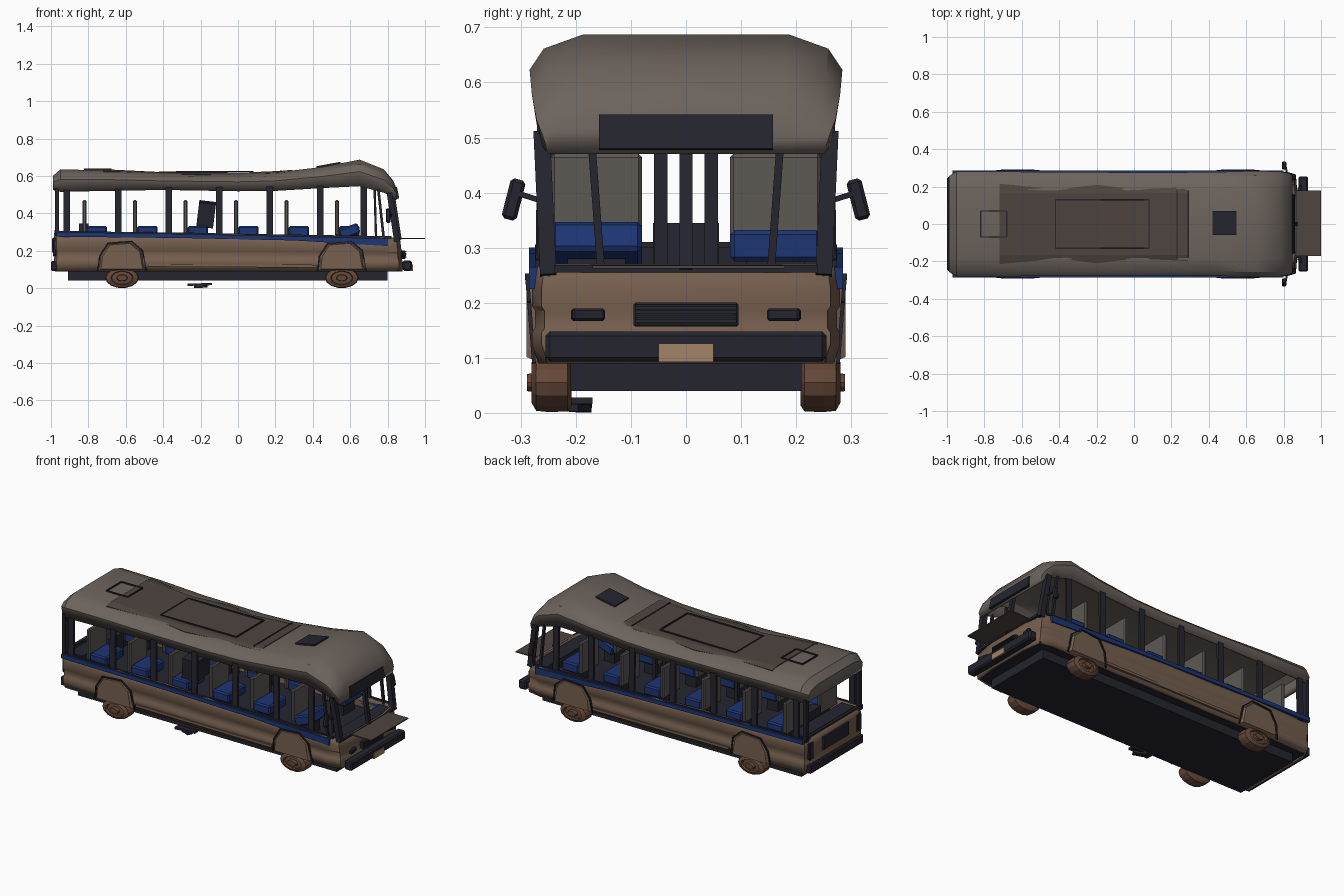
import bpy, bmesh, math
from mathutils import Vector, Matrix


def mat(name, c):
    m = bpy.data.materials.new(name)
    m.diffuse_color = (*c, 1)
    return m


RUST = mat("rusty paint", (0.18, 0.115, 0.078))
ROOF = mat("faded roof", (0.15, 0.125, 0.11))
PANEL = mat("roof panel", (0.075, 0.058, 0.05))
DARK = mat("dark trim", (0.018, 0.018, 0.028))
BLUE = mat("blue", (0.012, 0.035, 0.17))
GREY = mat("seat shell", (0.11, 0.1, 0.09))
TYRE = mat("rusty wheel", (0.13, 0.065, 0.04))
PLATE = mat("plate", (0.36, 0.23, 0.14))


def make(name, bm, m, smooth=False):
    bmesh.ops.recalc_face_normals(bm, faces=bm.faces)
    me = bpy.data.meshes.new(name)
    bm.to_mesh(me)
    bm.free()
    ob = bpy.data.objects.new(name, me)
    bpy.context.collection.objects.link(ob)
    me.materials.append(m)
    if smooth:
        bpy.ops.object.select_all(action='DESELECT')
        ob.select_set(True)
        bpy.context.view_layer.objects.active = ob
        bpy.ops.object.shade_smooth_by_angle(angle=math.radians(35))
    return ob


def box(name, lo, hi, m, rot=(0, 0, 0), bevel=0):
    lo, hi = Vector(lo), Vector(hi)
    bm = bmesh.new()
    bmesh.ops.create_cube(bm, size=1)
    bmesh.ops.scale(bm, vec=hi - lo, verts=bm.verts)
    if bevel:
        bmesh.ops.bevel(bm, geom=bm.edges[:], offset=bevel, segments=1, affect='EDGES')
    ob = make(name, bm, m)
    ob.location = (lo + hi) / 2
    ob.rotation_euler = rot
    return ob


def bar(name, a, b, w, d, m=DARK):
    # rectangular bar between two points; w runs along x for upright bars
    a, b = Vector(a), Vector(b)
    z = (b - a).normalized()
    ref = Vector((1, 0, 0)) if abs(z.x) < 0.8 else Vector((0, 0, 1))
    y = z.cross(ref).normalized()
    rot = Matrix((y.cross(z), y, z)).transposed()
    ob = box(name, (-w / 2, -d / 2, 0), (w / 2, d / 2, (b - a).length), m)
    ob.matrix_world = Matrix.Translation((a + b) / 2) @ rot.to_4x4()
    return ob


def prism(name, pts, y0, y1, m, inset=1.0):
    # x/z outline extruded along y; inset shrinks the outer side
    cx = sum(p[0] for p in pts) / len(pts)
    cz = sum(p[1] for p in pts) / len(pts)
    return loft(name, [[(x, y0, z) for x, z in pts],
                       [(cx + (x - cx) * inset, y1, cz + (z - cz) * inset) for x, z in pts]], m, True)


def loft(name, rings, m, closed, caps=(True, True), smooth=False):
    bm = bmesh.new()
    vs = [[bm.verts.new(p) for p in r] for r in rings]
    n = len(rings[0])
    for a, b in zip(vs, vs[1:]):
        for i in range(n if closed else n - 1):
            j = (i + 1) % n
            bm.faces.new((a[i], a[j], b[j], b[i]))
    if caps[0]:
        bm.faces.new(vs[0])
    if caps[1]:
        bm.faces.new(vs[-1])
    return make(name, bm, m, smooth)


def solid(ob, t):
    s = ob.modifiers.new("thickness", 'SOLIDIFY')
    s.thickness = t
    s.offset = -1


# lower body: stacked plan outlines, slightly dented and sloping to the front
half = [(-0.985, 0.22), (-0.97, 0.268), (-0.6, 0.28), (-0.3, 0.275), (0.0, 0.28), (0.35, 0.274),
        (0.78, 0.28), (0.865, 0.262), (0.885, 0.14)]
plan = half + [(x, -y) for x, y in reversed(half)]
rings = []
for z, inset in ((0.09, 0.012), (0.13, 0), (0.155, 0), (0.165, 0.006), (0.2, 0.006), (0.21, 0.0), (0.25, 0), (0.30, 0.006)):
    k = (z - 0.09) / 0.21
    rings.append([(x * (1 - inset / 2) - (0.018 * k if x > 0.8 else 0), y * (1 - inset * 3.5),
                   z - 0.03 * k * max(0, (x + 0.4) / 1.3)) for x, y in plan])
solid(loft("lower_body", rings, RUST, True, (False, False), True), 0.012)
box("chassis", (-0.91, -0.21, 0.04), (0.80, 0.21, 0.095), DARK)
box("underbody", (-0.96, -0.255, 0.092), (0.86, 0.255, 0.104), DARK)
box("cabin_floor", (-0.96, -0.262, 0.19), (0.84, 0.262, 0.205), DARK)

# sagging roof with raised front visor
secs = [(-0.99, .525, .60, .255), (-0.95, .515, .635, .28), (-0.7, .52, .63, .28), (-0.4, .525, .613, .278),
        (0, .518, .61, .276), (0.2, .52, .618, .276), (0.45, .535, .648, .278), (0.65, .545, .687, .284),
        (0.78, .51, .635, .28), (0.83, .485, .575, .272), (0.848, .47, .53, .26)]
rings = []
for x, b, t, w in secs:
    h = [(w * 0.96, 0), (w, .55), (w * .91, .82), (w * .66, 1)]
    sec = h + [(-y, f) for y, f in reversed(h)]
    rings.append([(x, y, b + (t - b) * f) for y, f in sec])
solid(loft("roof", rings, ROOF, False, smooth=True), 0.012)

# darker roof panel following the sag
panel = [(-0.72, .636, .215), (-0.4, .62, .185), (-0.2, .618, .21), (0.0, .617, .185), (0.23, .627, .195), (0.29, .633, .2)]
solid(loft("roof_panel", [[(x, -w, z - .009), (x, -.165, z), (x, .165, z), (x, w, z - .009)] for x, z, w in panel],
           PANEL, False, (False, False)), 0.005)
bar("roof_seam", (0.23, -0.18, 0.628), (0.23, 0.18, 0.628), 0.006, 0.006)


def frame(name, x0, x1, y, z0, z1):
    c = [(x0, -y, z0), (x1, -y, z1), (x1, y, z1), (x0, y, z0)]
    for i in range(4):
        bar(name, c[i], c[(i + 1) % 4], 0.007, 0.007)


frame("roof_hatch_frame", -0.42, 0.08, 0.13, 0.621, 0.624)
frame("rear_hatch_frame", -0.82, -0.68, 0.07, 0.636, 0.636)
box("roof_vent", (0.42, -0.06, 0.651), (0.55, 0.07, 0.664), DARK, (0, -0.18, 0))

# per-side parts
for s in (-1, 1):
    for x in (-0.915, -0.64, -0.37, -0.10, 0.17, 0.44, 0.672):
        bar("window_pillar", (x, s * 0.266, 0.27), (x, s * 0.263, 0.545), 0.036, 0.014)
    for x in (-0.37, 0.17):
        bar("aisle_pole", (x, s * 0.046, 0.2), (x, s * 0.046, 0.54), 0.02, 0.024)
    bar("rear_corner_post", (-0.968, s * 0.25, 0.28), (-0.968, s * 0.25, 0.535), 0.02, 0.03)
    bar("windscreen_post", (0.85, s * 0.25, 0.25), (0.81, s * 0.262, 0.51), 0.03, 0.03)
    bar("cab_post", (0.78, s * 0.262, 0.26), (0.75, s * 0.264, 0.53), 0.014, 0.014)
    bar("handrail", (0.74, s * 0.15, 0.2), (0.73, s * 0.175, 0.54), 0.012, 0.014)
    bar("window_rail", (-0.96, s * 0.268, 0.3), (0.82, s * 0.268, 0.272), 0.012, 0.012)
    prism("side_stripe", [(-0.97, .275), (-0.97, .3), (-.3, .29), (.3, .277), (.8, .265), (.8, .225), (.3, .255), (-.3, .268)],
          s * 0.265, s * 0.285, BLUE)
    prism("lower_moulding", [(-0.48, .115), (-0.48, .13), (.42, .125), (.42, .11)], s * 0.265, s * 0.284, RUST)
    # wheel arches, flared trims and squashed wheels
    for wx in (-0.62, 0.555):
        arch = [(-.13, .09), (-.12, .17), (-.075, .24), (.05, .25), (.11, .2), (.13, .09)]
        pts = [(wx + x, z) for x, z in arch]
        prism("wheel_arch", pts, s * 0.262, s * 0.29, RUST, 0.86)
        for a, b in zip(pts, pts[1:]):
            bar("arch_trim", (a[0], s * (.276 + .08 * (a[1] - .09)), a[1]), (b[0], s * (.276 + .08 * (b[1] - .09)), b[1]),
                0.007, 0.007)
        prof = [(.07, .208), (.088, .215), (.09, .25), (.086, .272), (.06, .281), (.055, .27), (.03, .272), (.026, .289)]
        rings = [[(wx + r * math.cos(t * math.tau / 14), s * y, 0.055 + 0.61 * r * math.sin(t * math.tau / 14))
                  for t in range(14)] for r, y in prof]
        loft("wheel", rings, TYRE, True)
    # mirrors
    bar("mirror_arm", (0.82, s * 0.262, 0.385), (0.81, s * 0.31, 0.4), 0.01, 0.01)
    box("mirror", (0.79, s * 0.313 - 0.014, 0.35), (0.815, s * 0.313 + 0.014, 0.425), DARK, (s * 0.25, 0, 0), 0.006)
    # lights
    box("headlight", (0.875, s * 0.178 - 0.03, 0.167), (0.894, s * 0.178 + 0.03, 0.19), DARK, (0, 0, -s * 0.18), 0.004)
    box("tail_light", (-0.99, s * 0.225 - 0.02, 0.17), (-0.972, s * 0.225 + 0.02, 0.27), DARK, bevel=0.004)
    # seats
    for i, x in enumerate((-0.82, -0.55, -0.28, -0.01, 0.26, 0.53)):
        y0, y1 = sorted((s * 0.08, s * 0.245))
        tilt = -0.35 if (i == 5 and s < 0) else 0
        box("seat_cushion", (x + 0.01, y0, 0.275), (x + 0.12, y1, 0.332), BLUE, (0, tilt, 0), 0.008)
        box("seat_base", (x + 0.02, y0 + 0.03, 0.2), (x + 0.09, y1 - 0.03, 0.28), DARK)
        box("seat_back", (x - 0.012, y0, 0.28), (x + 0.01, y1, 0.47), GREY, bevel=0.006)

# broken seat back leaning in the cabin and the rear bench
box("loose_panel", (-0.215, -0.22, 0.33), (-0.125, -0.09, 0.46), DARK, (0.1, 0.12, 0))
box("rear_bench", (-0.95, -0.24, 0.2), (-0.86, 0.24, 0.3), DARK)
box("aisle_seat", (-0.85, -0.06, 0.2), (-0.80, 0.06, 0.345), DARK)

# front end
box("front_bumper", (0.88, -0.255, 0.093), (0.93, 0.255, 0.148), DARK, bevel=0.008)
box("front_plate", (0.925, -0.05, 0.092), (0.935, 0.05, 0.126), PLATE)
box("grille", (0.87, -0.095, 0.157), (0.896, 0.095, 0.2), DARK, bevel=0.003)
for i in range(5):
    box("grille_slat", (0.89, -0.09, 0.161 + i * 0.008), (0.9, 0.09, 0.165 + i * 0.008), DARK)
box("hanging_panel", (0.87, -0.17, 0.262), (1.0, 0.18, 0.268), PANEL)
box("dashboard", (0.76, -0.25, 0.2), (0.85, 0.25, 0.258), DARK)
bar("windscreen_divider", (0.865, 0, 0.26), (0.83, 0, 0.49), 0.02, 0.024)
bar("windscreen_sill", (0.862, -0.24, 0.262), (0.862, 0.24, 0.262), 0.014, 0.014)
box("destination_sign", (0.842, -0.158, 0.478), (0.856, 0.158, 0.541), DARK, (0, -0.2, 0))

# rear end
box("rear_bumper", (-1.0, -0.25, 0.093), (-0.965, 0.25, 0.145), DARK, bevel=0.006)
box("rear_grille", (-0.995, -0.12, 0.19), (-0.975, 0.12, 0.265), DARK)
bar("rear_window_sill", (-0.972, -0.25, 0.3), (-0.972, 0.25, 0.3), 0.016, 0.02)

# fallen scrap beside the chassis
bar("ground_scrap", (-0.27, -0.195, 0.018), (-0.14, -0.19, 0.022), 0.012, 0.04)
bar("scrap_bracket", (-0.23, -0.185, 0.008), (-0.17, -0.21, 0.01), 0.014, 0.03)
